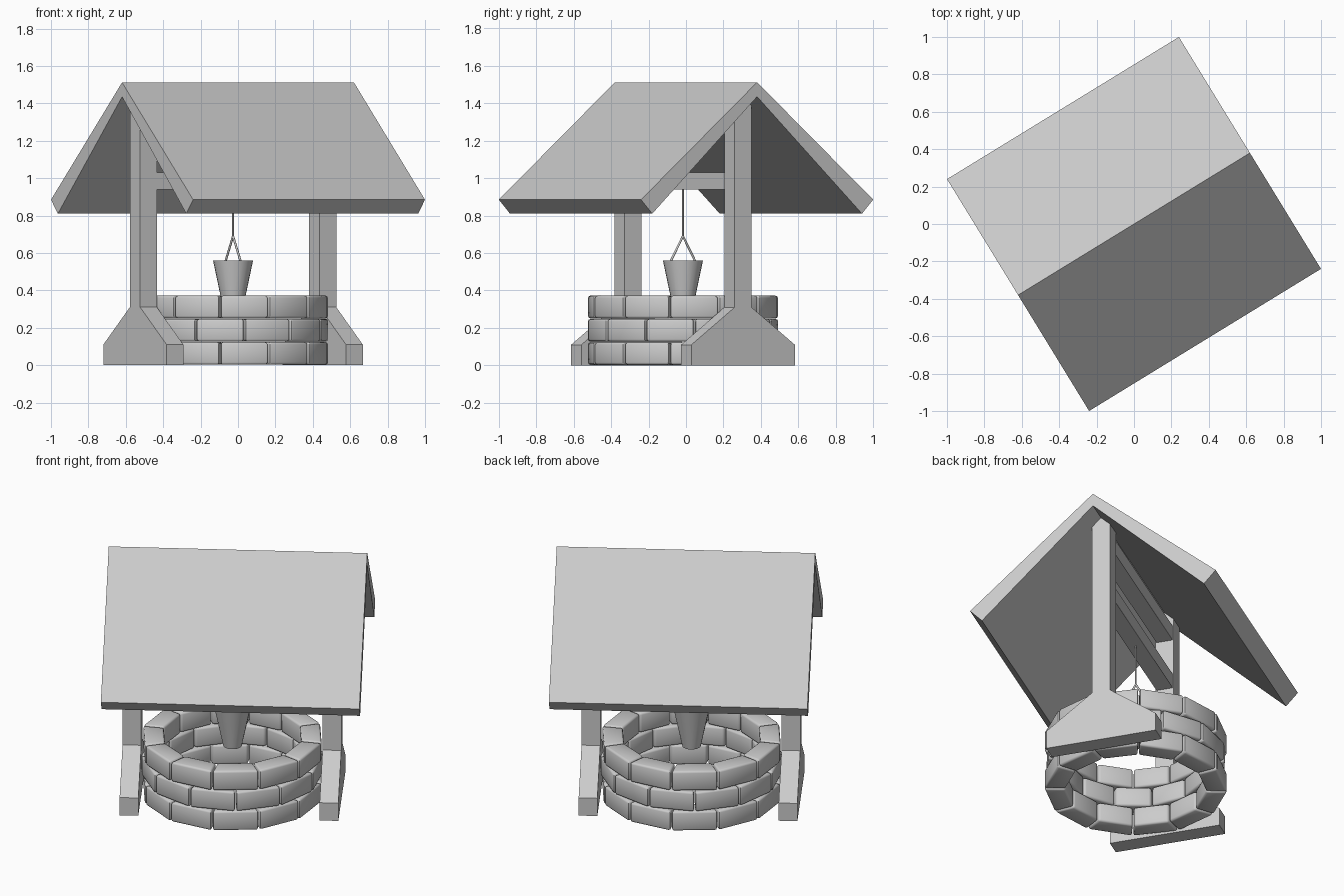
import bpy, bmesh, math
from mathutils import Matrix, Vector

if "Cube" in bpy.data.objects:
    bpy.data.objects.remove(bpy.data.objects["Cube"])

# Whole model is turned about z; all but the roof sit slightly off along the ridge
TURN = Matrix.Rotation(math.radians(31.5), 4, 'Z')
OFF = -0.031
CENTRE = TURN @ Vector((OFF, 0, 0))


def finish(name, bm, matrix=TURN, smooth=None):
    bmesh.ops.recalc_face_normals(bm, faces=bm.faces)
    bm.transform(matrix)
    me = bpy.data.meshes.new(name)
    bm.to_mesh(me)
    bm.free()
    ob = bpy.data.objects.new(name, me)
    bpy.context.collection.objects.link(ob)
    if smooth:
        bpy.ops.object.select_all(action='DESELECT')
        ob.select_set(True)
        bpy.context.view_layer.objects.active = ob
        bpy.ops.object.shade_smooth_by_angle(angle=math.radians(smooth))
    return ob


def extrude_profile(name, pts, u0, u1):
    """Extrude a (v, z) outline along the ridge direction."""
    bm = bmesh.new()
    a = [bm.verts.new((u0, v, z)) for v, z in pts]
    b = [bm.verts.new((u1, v, z)) for v, z in pts]
    bm.faces.new(a)
    bm.faces.new(b[::-1])
    n = len(pts)
    for i in range(n):
        j = (i + 1) % n
        bm.faces.new((a[i], b[i], b[j], a[j]))
    return finish(name, bm)


def mirrored(half):
    return half + [(-v, z) for v, z in reversed(half) if v != 0]


# Roof: folded slab
extrude_profile("roof", [(0.727, 0.885), (0, 1.512), (-0.727, 0.885),
                         (-0.657, 0.81), (0, 1.435), (0.657, 0.81)], -0.727, 0.727)

# Posts with flared feet and peaked tops
post = mirrored([(0.324, 0), (0.324, 0.11), (0.053, 0.31), (0.053, 1.385), (0, 1.435)])
for side, s in (("left", -1), ("right", 1)):
    u = sorted((OFF + s * 0.51, OFF + s * 0.615))
    extrude_profile(side + "_post", post, u[0], u[1])

# Cross beams between the posts
for name, z in (("lower_beam", 0.94), ("upper_beam", 1.25)):
    extrude_profile(name, mirrored([(0.048, z), (0.048, z + 0.09)]), OFF - 0.51, OFF + 0.51)


# Well wall: three staggered courses of bevelled bricks
def course(name, z0, z1, start):
    bm = bmesh.new()
    half = math.radians(14.5)
    for k in range(12):
        a = math.radians(start + 30 * k)
        loops = []
        for z in (z0, z1):
            loops.append([bm.verts.new((r * math.cos(a + t), r * math.sin(a + t), z))
                          for r, t in ((0.395, -half), (0.513, -half), (0.513, half), (0.395, half))])
        lo, hi = loops
        bm.faces.new(lo[::-1])
        bm.faces.new(hi)
        for i in range(4):
            j = (i + 1) % 4
            bm.faces.new((lo[i], lo[j], hi[j], hi[i]))
    bmesh.ops.bevel(bm, geom=bm.edges[:], offset=0.012, segments=2, profile=0.5, affect='EDGES')
    finish(name, bm, Matrix.Translation(CENTRE), 50)


course("bottom_bricks", 0.003, 0.123, -83)
course("middle_bricks", 0.127, 0.247, -98)
course("top_bricks", 0.251, 0.372, -83)

# Bucket: lathed open shell
bm = bmesh.new()
prof = [(0.052, 0.30), (0.107, 0.56), (0.098, 0.56), (0.046, 0.312)]
N = 24
rings = [[bm.verts.new((r * math.cos(2 * math.pi * i / N), r * math.sin(2 * math.pi * i / N), z))
          for i in range(N)] for r, z in prof]
for a, b in zip(rings, rings[1:]):
    for i in range(N):
        j = (i + 1) % N
        bm.faces.new((a[i], a[j], b[j], b[i]))
bm.faces.new(rings[0][::-1])
bm.faces.new(rings[-1])
finish("bucket", bm, Matrix.Translation(CENTRE), 40)


# Rope and handle: thin round rods
def rod(name, p, q, r):
    p, q = Vector(p), Vector(q)
    bm = bmesh.new()
    bmesh.ops.create_cone(bm, cap_ends=True, segments=8, radius1=r, radius2=r, depth=(q - p).length)
    rot = (q - p).to_track_quat('Z', 'Y').to_matrix().to_4x4()
    finish(name, bm, TURN @ Matrix.Translation((p + q) / 2) @ rot, 50)


rod("rope", (OFF, 0, 0.685), (OFF, 0, 0.95), 0.005)
for side, s in (("front", -1), ("back", 1)):
    rod(side + "_handle", (OFF, s * 0.095, 0.525), (OFF, 0, 0.69), 0.006)
